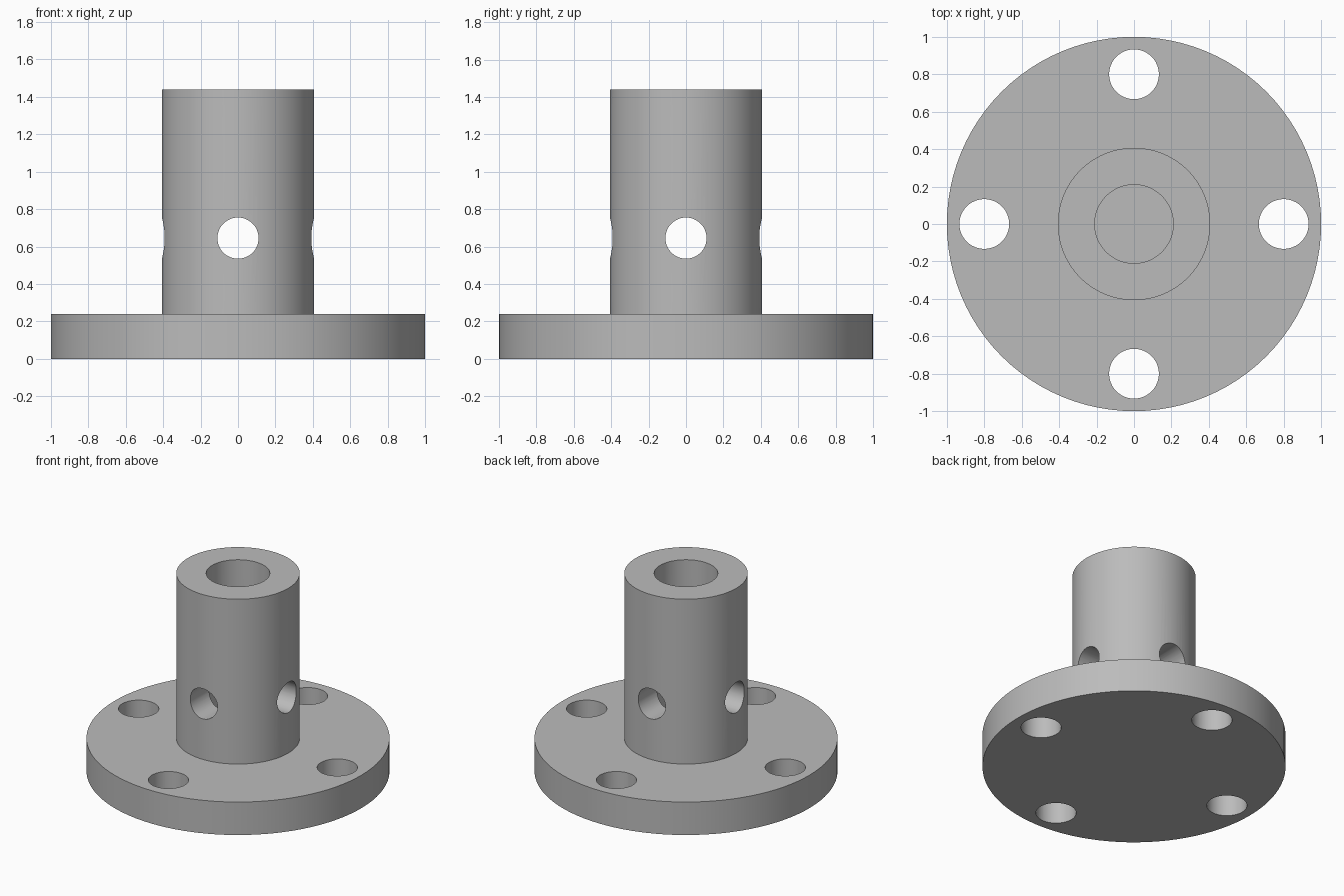
import bpy
import bmesh
from math import pi, cos, sin
from mathutils import Matrix, Vector

cube = bpy.data.objects.get("Cube")
if cube:
    bpy.data.objects.remove(cube, do_unlink=True)

SEGMENTS = 96
FLANGE_R, FLANGE_H = 1.0, 0.24
SHAFT_R, BORE_R, TOP = 0.407, 0.21, 1.44
BOLT_R, BOLT_CIRCLE = 0.133, 0.8
CROSS_R, CROSS_Z = 0.11, 0.645

grey = bpy.data.materials.new("plain grey")
grey.use_nodes = True
grey.diffuse_color = (0.5, 0.5, 0.5, 1)
grey.node_tree.nodes["Principled BSDF"].inputs["Base Color"].default_value = (0.5, 0.5, 0.5, 1)


def add_object(name, bm):
    mesh = bpy.data.meshes.new(name)
    bmesh.ops.recalc_face_normals(bm, faces=bm.faces)
    bm.to_mesh(mesh)
    bm.free()
    mesh.materials.append(grey)
    obj = bpy.data.objects.new(name, mesh)
    bpy.context.collection.objects.link(obj)
    return obj


def lathe(name, profile):
    """Closed solid of revolution about z from (radius, height) points."""
    bm = bmesh.new()
    rings = []
    for r, z in profile:
        rings.append([bm.verts.new((r * cos(a), r * sin(a), z))
                      for a in (2 * pi * i / SEGMENTS for i in range(SEGMENTS))])
    for low, high in zip(rings, rings[1:]):
        for i in range(SEGMENTS):
            j = (i + 1) % SEGMENTS
            bm.faces.new((low[i], low[j], high[j], high[i]))
    bm.faces.new(rings[0])
    bm.faces.new(rings[-1])
    return add_object(name, bm)


def drill(target, name, radius, length, matrix):
    """Cut a round hole and discard the cutter."""
    bm = bmesh.new()
    bmesh.ops.create_cone(bm, cap_ends=True, segments=48, radius1=radius,
                          radius2=radius, depth=length, matrix=matrix)
    cutter = add_object(name, bm)
    cutter.hide_render = True
    mod = target.modifiers.new(name, "BOOLEAN")
    mod.operation = "DIFFERENCE"
    mod.solver = "EXACT"
    mod.object = cutter
    bpy.context.view_layer.objects.active = target
    bpy.ops.object.modifier_apply(modifier=mod.name)
    bpy.data.objects.remove(cutter, do_unlink=True)


# Flange and shaft with a blind central bore, in one turned piece
hub = lathe("flanged_hub", [
    (FLANGE_R, 0), (FLANGE_R, FLANGE_H), (SHAFT_R, FLANGE_H),
    (SHAFT_R, TOP), (BORE_R, TOP), (BORE_R, FLANGE_H)])

# Four bolt holes through the flange
for i in range(4):
    spot = Matrix.Rotation(i * pi / 2, 3, "Z") @ Vector((BOLT_CIRCLE, 0, FLANGE_H / 2))
    drill(hub, "bolt_hole", BOLT_R, 1, Matrix.Translation(spot))

# Two crossing holes through the shaft walls
for axis in "XY":
    drill(hub, "cross_hole", CROSS_R, 2,
          Matrix.Translation((0, 0, CROSS_Z)) @ Matrix.Rotation(pi / 2, 4, axis))

# Smooth round walls, keep rims sharp
bpy.ops.object.select_all(action="DESELECT")
hub.select_set(True)
bpy.context.view_layer.objects.active = hub
bpy.ops.object.shade_smooth_by_angle(angle=pi / 6)
